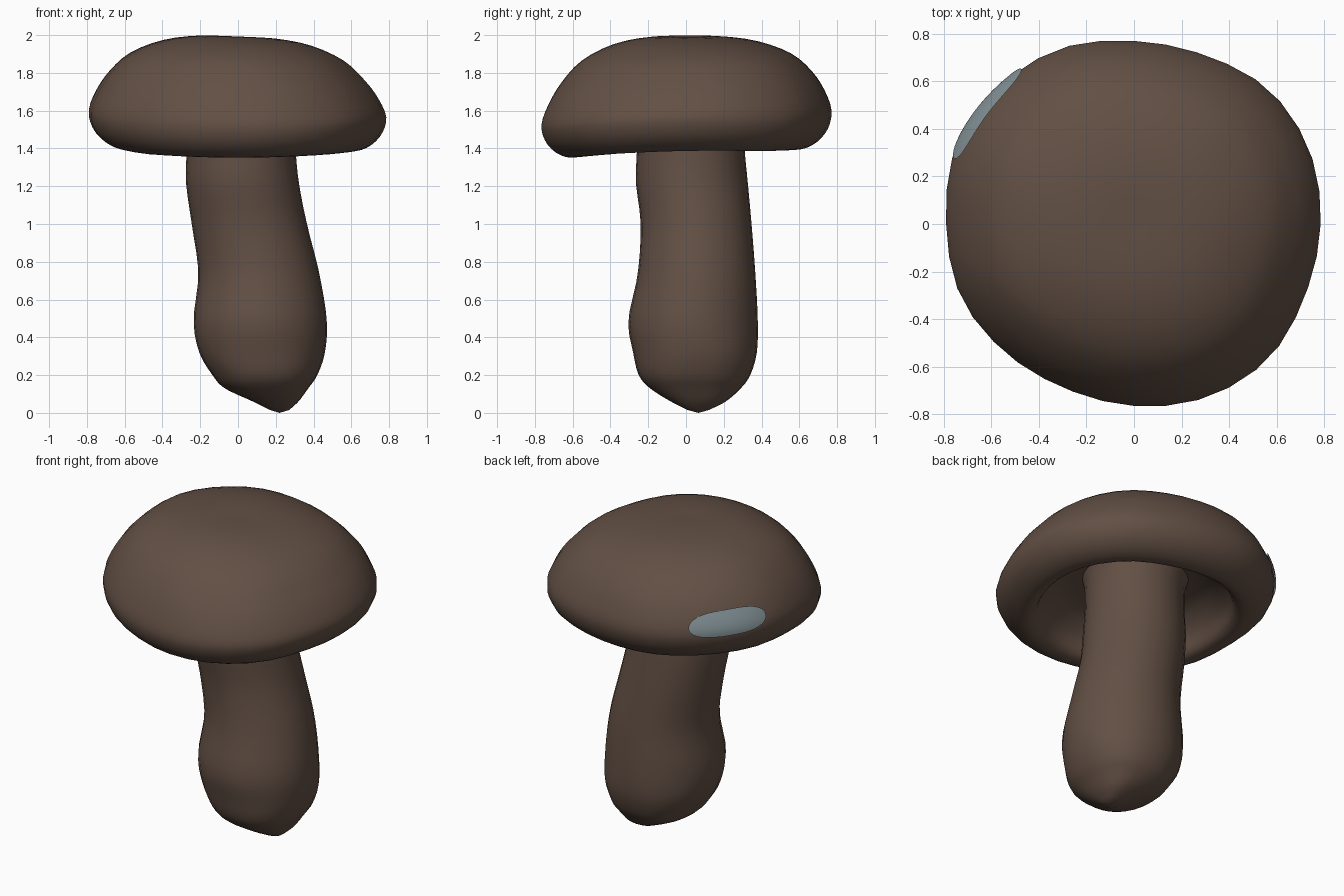
import bpy
import math

cube = bpy.data.objects.get("Cube")
if cube:
    bpy.data.objects.remove(cube)


def make_material(name, color):
    mat = bpy.data.materials.new(name)
    mat.use_nodes = True
    mat.diffuse_color = (*color, 1)
    mat.node_tree.nodes["Principled BSDF"].inputs["Base Color"].default_value = (*color, 1)
    return mat


brown = make_material("dark brown", (0.122, 0.079, 0.058))
grey = make_material("blue grey", (0.22, 0.28, 0.30))


def spline(points, t, closed=False):
    """Smooth curve through points; t runs from 0 to 1."""
    n = len(points)
    s = t * (n if closed else n - 1)
    i = math.floor(s) if closed else min(int(s), n - 2)
    f = s - i

    def pick(k):
        return points[k % n] if closed else points[max(0, min(n - 1, k))]

    a, b, c, d = (pick(i + k) for k in (-1, 0, 1, 2))
    return [q + 0.5 * f * (r - p + f * (2 * p - 5 * q + 4 * r - s2 + f * (3 * (q - r) + s2 - p)))
            for p, q, r, s2 in zip(a, b, c, d)]


def loft(name, rings, mat, wrap=True, caps=()):
    """Skin a list of equal rings, with optional end points."""
    n = len(rings[0])
    verts = [p for ring in rings for p in ring]
    faces = []
    for i in range(len(rings) - 1):
        for j in range(n if wrap else n - 1):
            k = (j + 1) % n
            faces.append((i * n + j, i * n + k, (i + 1) * n + k, (i + 1) * n + j))
    for end, point in zip((0, len(rings) - 1), caps):
        verts.append(point)
        for j in range(n):
            tri = (len(verts) - 1, end * n + (j + 1) % n, end * n + j)
            faces.append(tri if end == 0 else tri[::-1])
    mesh = bpy.data.meshes.new(name)
    mesh.from_pydata(verts, [], faces)
    mesh.materials.append(mat)
    mesh.update()
    obj = bpy.data.objects.new(name, mesh)
    bpy.context.collection.objects.link(obj)
    bpy.ops.object.select_all(action='DESELECT')
    obj.select_set(True)
    bpy.context.view_layer.objects.active = obj
    bpy.ops.object.mode_set(mode='EDIT')
    bpy.ops.mesh.select_all(action='SELECT')
    bpy.ops.mesh.normals_make_consistent(inside=False)
    bpy.ops.object.mode_set(mode='OBJECT')
    bpy.ops.object.shade_smooth_by_angle(angle=math.radians(50))
    return obj


# Cap: uneven outline, domed top, rolled rim and hollow underside
outline = [(r,) for r in (.785, .80, .80, .77, .77, .80, .81, .815,
                          .79, .79, .765, .75, .765, .79, .80, .78)]
profile = [(0, 1.99), (.25, 1.99), (.5, 1.958), (.72, 1.883), (.86, 1.78),
           (.95, 1.67), (1, 1.56), (.975, 1.47), (.9, 1.405), (.8, 1.375),
           (.72, 1.40), (.66, 1.49), (.5, 1.58), (.25, 1.6), (0, 1.6)]


def cap_point(angle, t, grow=0.0):
    frac, z = spline(profile, t)
    r = spline(outline, angle / math.tau, closed=True)[0] * frac + grow
    x, y = r * math.cos(angle), r * math.sin(angle)
    tilt = max(0, min(1, (z - 1.5) / 0.3)) if t < 0.6 else 0
    wave = frac * (0.015 * math.cos(2 * angle) + 0.015 * math.sin(angle))
    lift = 0.045 * max(0, math.cos(angle - math.radians(128))) * frac ** 2
    z += tilt * (0.06 * y * frac ** 2 - 0.04 * x) + (1 - tilt) * (wave + lift)
    return x, y, z + grow * 0.5


SIDES, STEPS = 36, 42
cap_rings = [[cap_point(math.tau * j / SIDES, i / STEPS) for j in range(SIDES)]
             for i in range(1, STEPS)]
loft("cap", cap_rings, brown, caps=(cap_point(0, 0), cap_point(0, 1)))

# Worn patch: thin rounded plate following the cap's back edge
patch_rings = []
for i in range(9):
    v = i / 4 - 1
    row = []
    for j in range(25):
        u = -math.cos(math.pi * j / 24)
        half = 0.05 * (1 - abs(u) ** 3) ** 0.5
        row.append(cap_point(math.radians(143 + 17 * u), 0.396 - 0.008 * u + half * v, 0.007))
    patch_rings.append(row)
loft("cap_patch", patch_rings, grey, wrap=False)

# Stem: leaning, swollen at the foot and ending in a blunt off-centre point
# each section is left x, right x, front y, back y, height
sections = [(.17, .27, .01, .12, .015), (.08, .32, -.08, .21, .06),
            (-.07, .372, -.19, .29, .13), (-.135, .42, -.25, .34, .2),
            (-.205, .46, -.28, .375, .32), (-.235, .47, -.305, .38, .49),
            (-.21, .43, -.255, .367, .74), (-.245, .365, -.24, .347, 1.0),
            (-.275, .322, -.265, .327, 1.22), (-.272, .305, -.26, .31, 1.4),
            (-.28, .305, -.265, .31, 1.53), (-.30, .32, -.28, .325, 1.6)]


def squared(value, power):
    return math.copysign(abs(value) ** power, value)


stem_rings = []
for i in range(37):
    x0, x1, y0, y1, z = spline(sections, i / 36)
    power = 0.8 + 0.2 * min(1, z / 0.45)
    stem_rings.append([((x0 + x1) / 2 + (x1 - x0) / 2 * squared(math.cos(a), power),
                        (y0 + y1) / 2 + (y1 - y0) / 2 * squared(math.sin(a), power), z)
                       for a in (math.tau * j / 28 for j in range(28))])
loft("stem", stem_rings, brown, caps=((.22, .065, 0), (0, 0, 1.62)))
